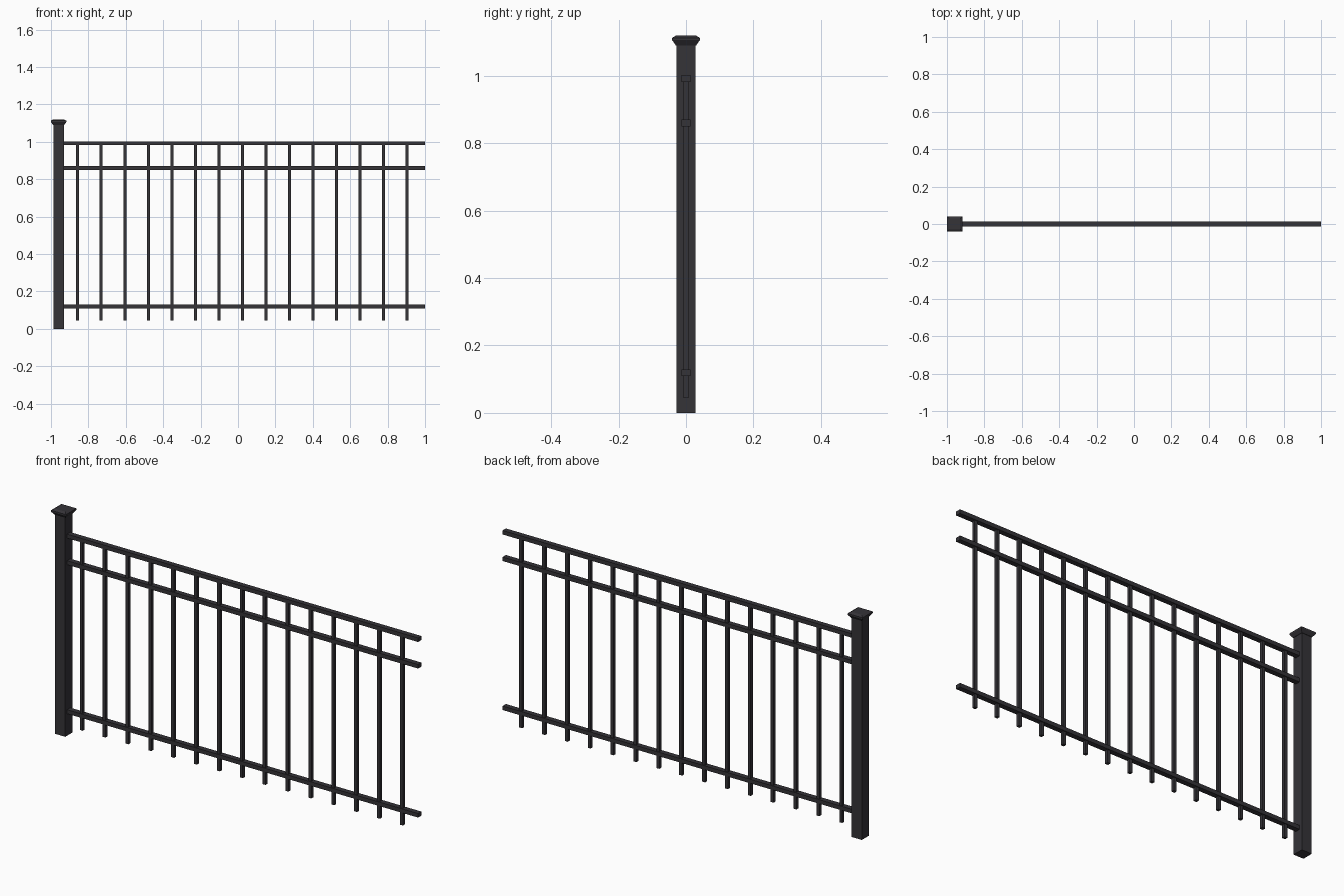
import bpy
import bmesh

if "Cube" in bpy.data.objects:
    bpy.data.objects.remove(bpy.data.objects["Cube"])

# Single dark metal colour
metal = bpy.data.materials.new("charcoal metal")
metal.diffuse_color = (0.035, 0.033, 0.039, 1)
metal.use_nodes = True
metal.node_tree.nodes["Principled BSDF"].inputs["Base Color"].default_value = metal.diffuse_color


def loft(name, x, y, sections):
    """Square-section solid from (z, half_x, half_y) rings."""
    bm = bmesh.new()
    rings = [[bm.verts.new((x + sx * hx, y + sy * hy, z))
              for sx, sy in ((-1, -1), (1, -1), (1, 1), (-1, 1))]
             for z, hx, hy in sections]
    for a, b in zip(rings, rings[1:]):
        for i in range(4):
            j = (i + 1) % 4
            bm.faces.new((a[i], a[j], b[j], b[i]))
    bm.faces.new(rings[0][::-1])
    bm.faces.new(rings[-1])
    mesh = bpy.data.meshes.new(name)
    bm.to_mesh(mesh)
    bm.free()
    mesh.materials.append(metal)
    obj = bpy.data.objects.new(name, mesh)
    bpy.context.collection.objects.link(obj)
    return obj


POST_X = -0.959
POST_HALF = 0.028

# Post and its flared cap
loft("post", POST_X, 0, [(0, POST_HALF, POST_HALF), (1.092, POST_HALF, POST_HALF)])
loft("post_cap", POST_X, 0, [(1.09, 0.030, 0.030), (1.106, 0.041, 0.041),
                             (1.113, 0.041, 0.041), (1.12, 0.029, 0.029)])

# Three horizontal rails running from the post to the free end
rail_start = POST_X + POST_HALF
for name, z in (("bottom_rail", 0.119), ("middle_rail", 0.860), ("top_rail", 0.992)):
    loft(name, (rail_start + 1) / 2, 0,
         [(z - 0.010, (1 - rail_start) / 2, 0.013), (z + 0.010, (1 - rail_start) / 2, 0.013)])

# Fifteen evenly spaced pickets
for i in range(15):
    loft(f"picket_{i + 1}", -0.857 + i * 0.1258, 0,
         [(0.044, 0.008, 0.008), (0.984, 0.008, 0.008)])
